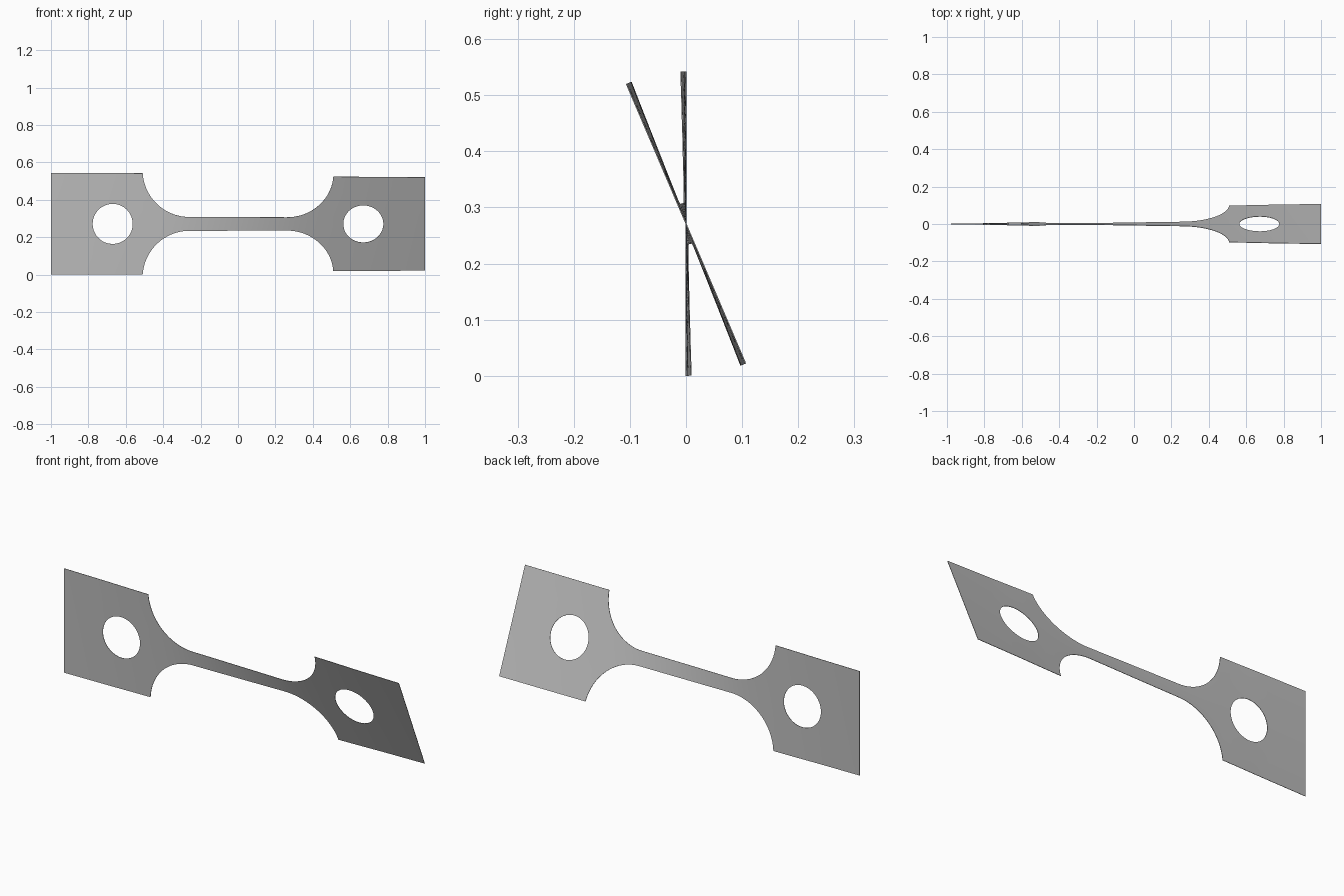
import bpy, bmesh, math

cube = bpy.data.objects.get("Cube")
if cube:
    bpy.data.objects.remove(cube)

HALF = 0.271        # half height of the end tabs
NECK = 0.037        # half height of the slim neck
R = 0.25            # fillet radius
FX = 0.26           # where the neck meets the fillet
HOLE_X, HOLE_R = 0.67, 0.107
TWIST = math.radians(23.1)
ROWS = 8

tab_x = FX + math.sqrt(R * R - (R + NECK - HALF) ** 2)


def outline(x):
    """Half height of the flat strip at x."""
    d = abs(x) - FX
    if d <= 0:
        return NECK
    if abs(x) > tab_x + 1e-6:
        return HALF
    return min(HALF, NECK + R - math.sqrt(max(0, R * R - d * d)))


def hole(x):
    """Half height of the round hole at x."""
    return math.sqrt(max(0, HOLE_R ** 2 - (abs(x) - HOLE_X) ** 2))


def span(a, b, n):
    return [a + (b - a) * i / n for i in range(n)]


# Column positions for one half, from the middle outwards
arc_end = math.asin((tab_x - FX) / R)
half = span(0, FX, 12)
half += [FX + R * math.sin(t) for t in span(0, arc_end, 24)]
half += [tab_x, tab_x + 1e-5]
half += [HOLE_X - HOLE_R * math.cos(t) for t in span(0, math.pi, 32)]
half += span(HOLE_X + HOLE_R, 1, 6) + [1]
columns = [-x for x in reversed(half[1:])] + half

# Thin-strip torsion: the twist rate is inverse to the local width
angles = [0.0]
for a, b in zip(columns, columns[1:]):
    m = (a + b) / 2
    angles.append(angles[-1] + (b - a) / (outline(m) - hole(m)))
angles = [TWIST * a / angles[-1] for a in angles]

# Twisted sheet, upper and lower halves around the holes
bm = bmesh.new()
for side in (1, -1):
    grid = []
    for x, ang in zip(columns, angles):
        low, high = hole(x), outline(x)
        col = []
        for i in range(ROWS + 1):
            s = side * (low + (high - low) * i / ROWS)
            col.append(bm.verts.new((x, -s * math.sin(ang), HALF + s * math.cos(ang))))
        grid.append(col)
    for c, d in zip(grid, grid[1:]):
        for i in range(ROWS):
            quad = (c[i], d[i], d[i + 1], c[i + 1])
            bm.faces.new(quad if side > 0 else quad[::-1])
bmesh.ops.remove_doubles(bm, verts=bm.verts, dist=0.0001)
bmesh.ops.recalc_face_normals(bm, faces=bm.faces)

mesh = bpy.data.meshes.new("twisted_test_strip")
bm.to_mesh(mesh)
bm.free()
strip = bpy.data.objects.new("twisted_test_strip", mesh)
bpy.context.collection.objects.link(strip)

# Sheet thickness
solid = strip.modifiers.new("thickness", 'SOLIDIFY')
solid.thickness = 0.002
solid.offset = 0

# Plain grey metal
grey = bpy.data.materials.new("plain_grey")
grey.use_nodes = True
colour = (0.5, 0.5, 0.5, 1)
grey.diffuse_color = colour
grey.node_tree.nodes["Principled BSDF"].inputs["Base Color"].default_value = colour
mesh.materials.append(grey)

bpy.context.view_layer.objects.active = strip
strip.select_set(True)
bpy.ops.object.modifier_apply(modifier="thickness")
bpy.ops.object.shade_smooth_by_angle(angle=math.radians(30))
